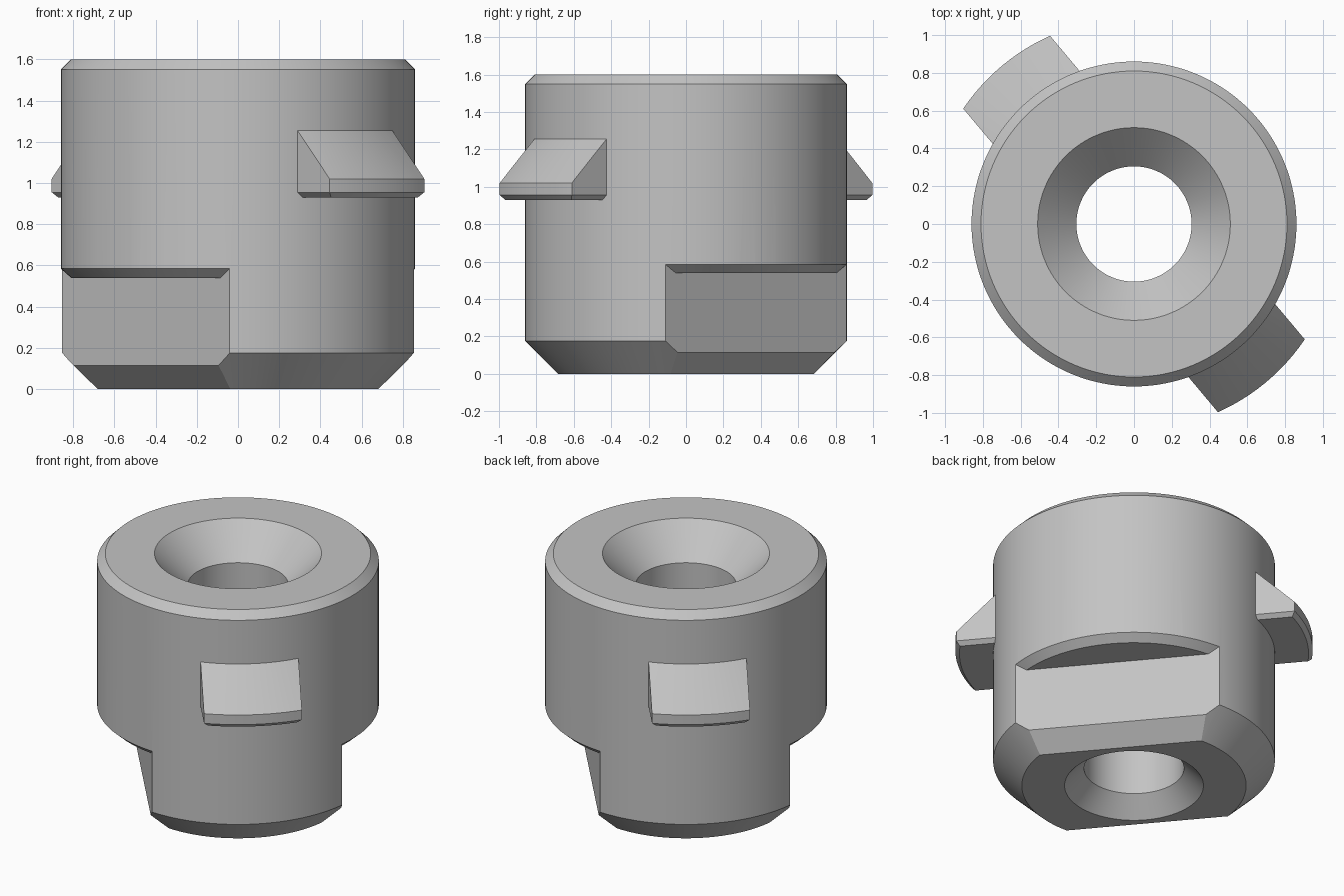
import bpy, bmesh
from math import cos, sin, pi, radians
from mathutils import Vector

SEGMENTS = 128
UP = Vector((0, 0, 1))
FLAT_DIR = Vector((cos(radians(40)), sin(radians(40)), 0))   # outward from a wrench flat
SIDE_DIR = UP.cross(FLAT_DIR)                                # outward through a lug
FLAT_DIST = 0.583

cube = bpy.data.objects.get("Cube")
if cube:
    bpy.data.objects.remove(cube, do_unlink=True)

steel = bpy.data.materials.new("plain_grey")
steel.use_nodes = True
grey = (0.55, 0.55, 0.55, 1)
steel.diffuse_color = grey
steel.node_tree.nodes["Principled BSDF"].inputs["Base Color"].default_value = grey


def lathe(profile):
    """Revolve a closed (radius, height) outline around z."""
    bm = bmesh.new()
    rings = []
    for i in range(SEGMENTS):
        a = 2 * pi * i / SEGMENTS
        rings.append([bm.verts.new((r * cos(a), r * sin(a), z)) for r, z in profile])
    for i, ring in enumerate(rings):
        after = rings[(i + 1) % SEGMENTS]
        for j in range(len(profile)):
            k = (j + 1) % len(profile)
            bm.faces.new((ring[j], after[j], after[k], ring[k]))
    bmesh.ops.recalc_face_normals(bm, faces=bm.faces)
    return bm


def slice_off(bm, point, normal):
    """Remove everything on the normal's side of a plane and cap the cut."""
    geom = bm.verts[:] + bm.edges[:] + bm.faces[:]
    bmesh.ops.bisect_plane(bm, geom=geom, dist=1e-5, plane_co=point,
                           plane_no=normal, clear_outer=True)
    bmesh.ops.holes_fill(bm, edges=[e for e in bm.edges if e.is_boundary], sides=0)
    bmesh.ops.recalc_face_normals(bm, faces=bm.faces)


def make_object(name, bm):
    mesh = bpy.data.meshes.new(name)
    bm.to_mesh(mesh)
    bm.free()
    mesh.materials.append(steel)
    obj = bpy.data.objects.new(name, mesh)
    bpy.context.collection.objects.link(obj)
    return obj


def smooth(obj):
    obj.data.shade_smooth()
    obj.data.set_sharp_from_angle(angle=radians(25))


# Body: chamfered cylinder with a bore countersunk at both ends
body_bm = lathe([(0.685, 0), (0.86, 0.175), (0.86, 1.55), (0.81, 1.6),
                 (0.51, 1.6), (0.305, 1.395), (0.305, 0.12), (0.424, 0)])
# Bevels below the two wrench flats
for side in (1, -1):
    out = FLAT_DIR * side
    slice_off(body_bm, out * FLAT_DIST + UP * 0.115, out - UP)
body = make_object("body", body_bm)

# Wrench flats, each with a chamfered ledge above
for side in (1, -1):
    out = FLAT_DIR * side
    cutter_bm = lathe([(0.35, -0.1), (1.0, -0.1), (1.0, 0.711), (0.81, 0.54), (0.35, 0.54)])
    slice_off(cutter_bm, out * FLAT_DIST, -out)
    cutter = make_object("flat_cutter", cutter_bm)
    cutter.hide_render = True
    cut = body.modifiers.new("flat", "BOOLEAN")
    cut.operation = "DIFFERENCE"
    cut.solver = "EXACT"
    cut.object = cutter
    bpy.context.view_layer.objects.active = body
    bpy.ops.object.modifier_apply(modifier=cut.name)
    bpy.data.objects.remove(cutter, do_unlink=True)
smooth(body)

# Locking lugs: a sloped collar trimmed to two opposite blocks
lug_bm = lathe([(0.8, 0.93), (1.066, 0.93), (1.091, 0.955), (1.091, 1.02), (0.8, 1.317)])
for side in (1, -1):
    out = FLAT_DIR * side
    slice_off(lug_bm, out * 0.3, out)
    slice_off(lug_bm, out * 0.3 + UP * 0.955, out - UP)
smooth(make_object("locking_lugs", lug_bm))
